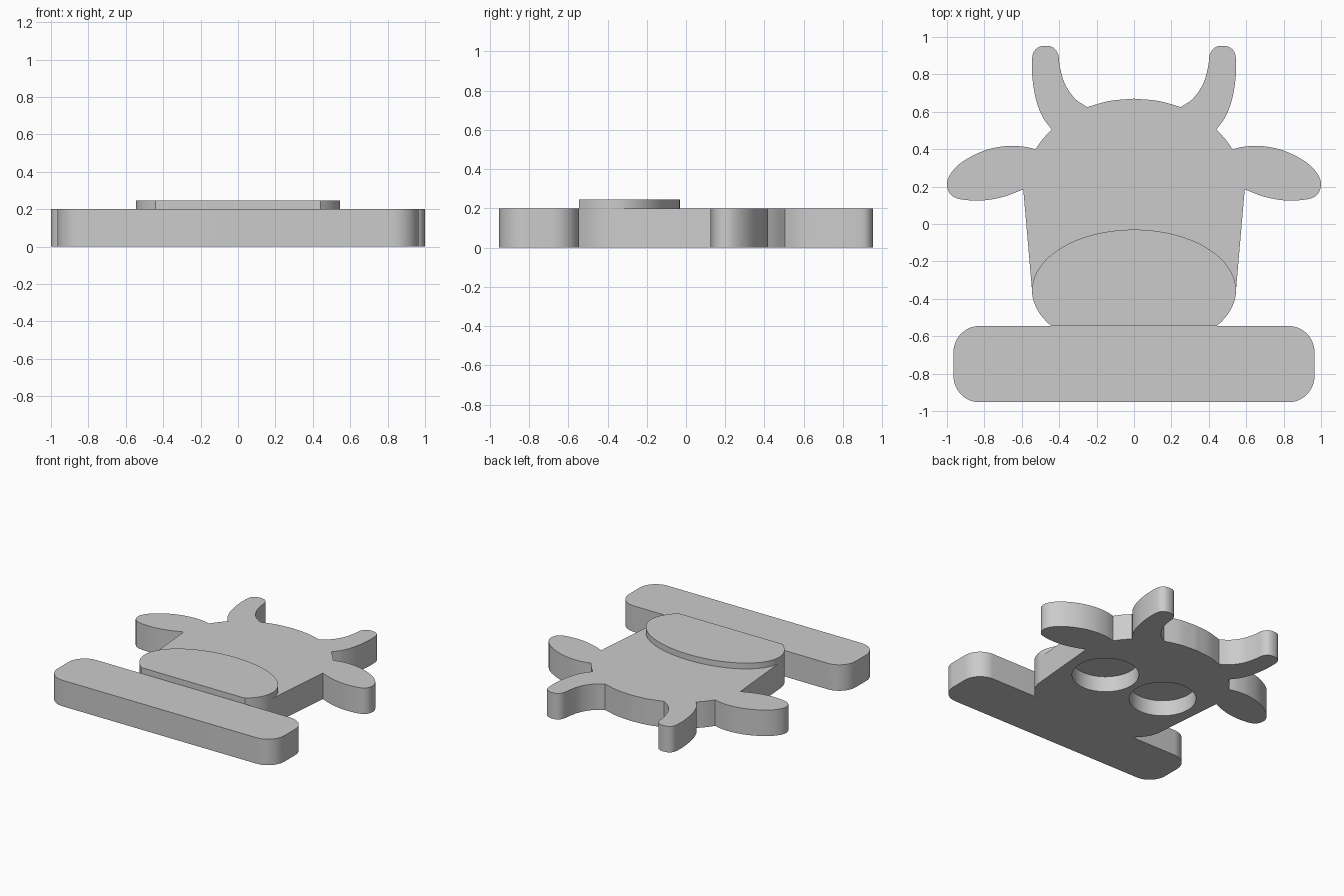
import bpy
import bmesh
from math import cos, sin, pi, radians
from mathutils import Vector

cube = bpy.data.objects.get("Cube")
if cube:
    bpy.data.objects.remove(cube, do_unlink=True)

grey = bpy.data.materials.new("light_grey")
grey.use_nodes = True
colour = (0.6, 0.6, 0.6, 1)
grey.diffuse_color = colour
grey.node_tree.nodes["Principled BSDF"].inputs["Base Color"].default_value = colour

THICK = 0.2
SEAM = -0.545           # where the head meets the base bar


def spline(points, steps=6):
    """Smooth curve through the points, leaving out the last one."""
    p = [Vector(q) for q in points]
    p = [2 * p[0] - p[1]] + p + [2 * p[-1] - p[-2]]
    out = []
    for a, b, c, d in zip(p, p[1:], p[2:], p[3:]):
        for i in range(steps):
            t = i / steps
            out.append(0.5 * (2 * b + (c - a) * t + (2 * a - 5 * b + 4 * c - d) * t ** 2
                              + (3 * b - a - 3 * c + d) * t ** 3))
    return out


def arc(cx, cy, rx, ry, start, end, steps=24):
    angles = [radians(start + (end - start) * i / steps) for i in range(steps + 1)]
    return [Vector((cx + rx * cos(a), cy + ry * sin(a))) for a in angles]


def mirrored(half):
    """Close a right-hand outline with its reflection across x = 0."""
    return half + [Vector((-p.x, p.y)) for p in reversed(half) if p.x > 1e-4]


def prism(name, outline, bottom, top):
    mesh = bpy.data.meshes.new(name)
    bm = bmesh.new()
    face = bm.faces.new([bm.verts.new((p.x, p.y, bottom)) for p in outline])
    side = bmesh.ops.extrude_face_region(bm, geom=[face])["geom"]
    bmesh.ops.translate(bm, vec=(0, 0, top - bottom),
                        verts=[v for v in side if isinstance(v, bmesh.types.BMVert)])
    bmesh.ops.recalc_face_normals(bm, faces=bm.faces)
    bm.to_mesh(mesh)
    bm.free()
    obj = bpy.data.objects.new(name, mesh)
    bpy.context.collection.objects.link(obj)
    mesh.materials.append(grey)
    return obj


def select(obj):
    bpy.ops.object.select_all(action='DESELECT')
    obj.select_set(True)
    bpy.context.view_layer.objects.active = obj


# Head outline: crown, horn, temple, ear, then the cheek and chin
crown = spline([(0, 0.67), (0.13, 0.658), (0.25, 0.625)])
horn = spline([(0.25, 0.625), (0.315, 0.67), (0.37, 0.75), (0.396, 0.84), (0.405, 0.905),
               (0.43, 0.942), (0.473, 0.953), (0.516, 0.942), (0.543, 0.9), (0.544, 0.79),
               (0.525, 0.67), (0.49, 0.575), (0.44, 0.505)])
temple = spline([(0.44, 0.505), (0.487, 0.455), (0.527, 0.4)])
ear = spline([(0.527, 0.4), (0.6, 0.415), (0.7, 0.415), (0.82, 0.385), (0.94, 0.315),
              (0.999, 0.225), (0.965, 0.145), (0.83, 0.125), (0.7, 0.145), (0.592, 0.185)])
chin = arc(0, -0.355, 0.545, 0.325, 0, -35.8, 12)
head = prism("head", mirrored(crown + horn + temple + ear + [Vector((0.592, 0.185))] + chin),
             0, THICK)

# Two round blind sockets in the underside
for side in (-1, 1):
    cutter = prism("socket_cutter", arc(side * 0.26, 0, 0.233, 0.233, 0, 354.375, 63), -0.1, 0.12)
    cutter.hide_render = True
    cut = head.modifiers.new("socket", 'BOOLEAN')
    cut.operation = 'DIFFERENCE'
    cut.solver = 'EXACT'
    cut.object = cutter
    select(head)
    bpy.ops.object.modifier_apply(modifier=cut.name)
    bpy.data.objects.remove(cutter, do_unlink=True)

# Raised muzzle: an ellipse cut flat at the bar
muzzle = prism("muzzle", mirrored(arc(0, -0.355, 0.545, 0.325, 90, -35.8, 40)), THICK, 0.245)

# Base bar with rounded corners
r = 0.14
bar_half = (arc(0.965 - r, SEAM - r, r, r, 90, 0, 12)
            + arc(0.965 - r, -0.953 + r, r, r, 0, -90, 12))
bar = prism("base_bar", mirrored(bar_half), 0, THICK)

for obj in (head, muzzle, bar):
    select(obj)
    bpy.ops.object.shade_smooth_by_angle(angle=pi / 6)
